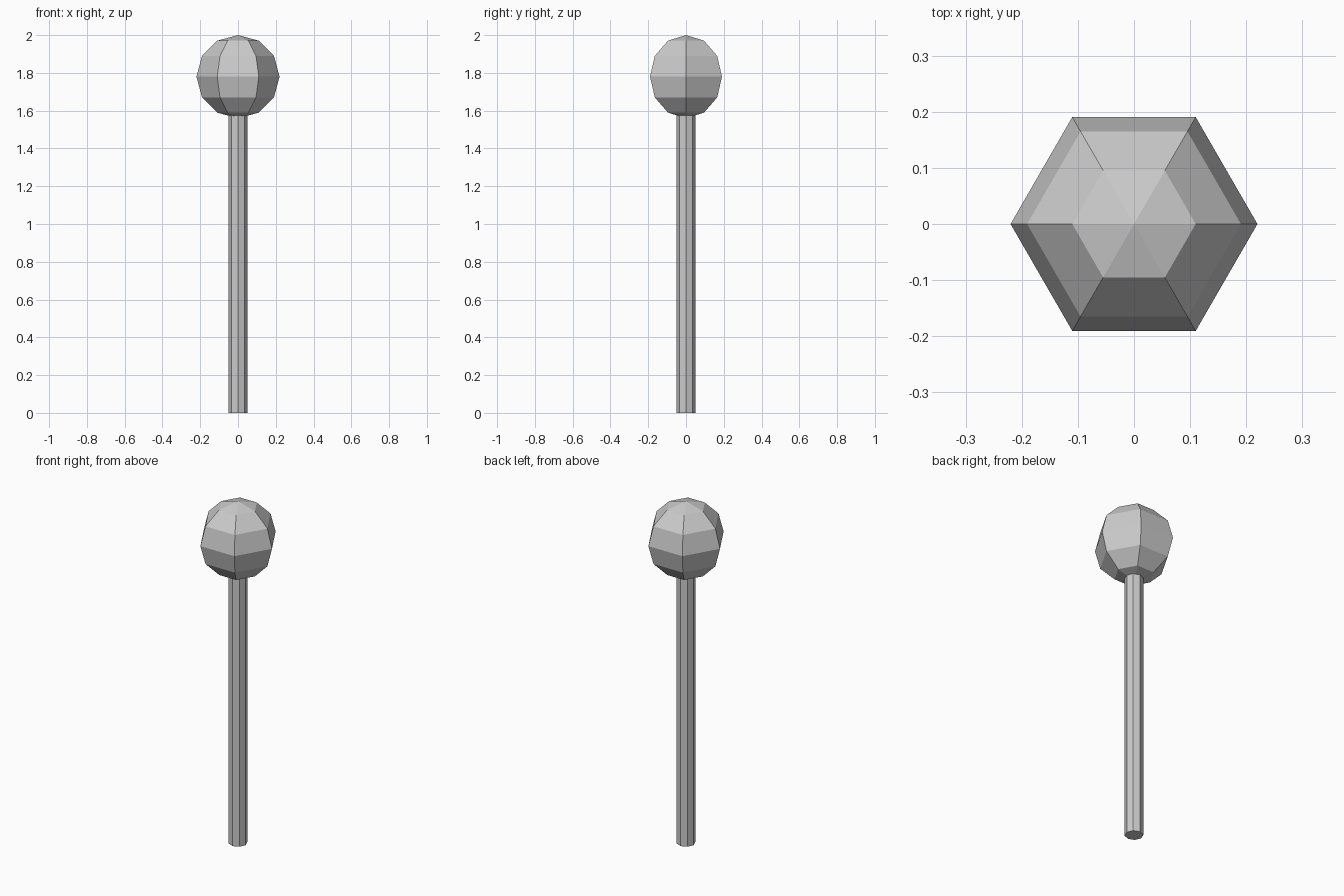
import bpy, bmesh
from math import sin, cos, pi

if "Cube" in bpy.data.objects:
    bpy.data.objects.remove(bpy.data.objects["Cube"])


def lathe(name, profile, sides):
    """Turn a (radius, z) profile, listed bottom to top, about the z axis."""
    bm = bmesh.new()
    rings = []
    for r, z in profile:
        count = sides if r > 0 else 1
        rings.append([bm.verts.new((r * cos(2 * pi * i / sides),
                                    r * sin(2 * pi * i / sides), z))
                      for i in range(count)])
    for low, high in zip(rings, rings[1:]):
        for i in range(sides):
            j = i + 1
            corners = [low[i % len(low)], low[j % len(low)],
                       high[j % len(high)], high[i % len(high)]]
            bm.faces.new(list(dict.fromkeys(corners)))
    # Cap open ends
    if len(rings[0]) > 1:
        bm.faces.new(rings[0][::-1])
    if len(rings[-1]) > 1:
        bm.faces.new(rings[-1])
    mesh = bpy.data.meshes.new(name)
    bm.to_mesh(mesh)
    bm.free()
    obj = bpy.data.objects.new(name, mesh)
    bpy.context.collection.objects.link(obj)
    return obj


# Eight-sided pole, its top sunk into the ball
lathe("pole", [(0.05, 0), (0.05, 1.62)], 8)

# Six-sided ball on top, rings every 30 degrees
R, CENTRE = 0.22, 1.78
ball = [(R * sin(k * pi / 6) if 0 < k < 6 else 0, CENTRE - R * cos(k * pi / 6))
        for k in range(7)]
lathe("ball", ball, 6)
